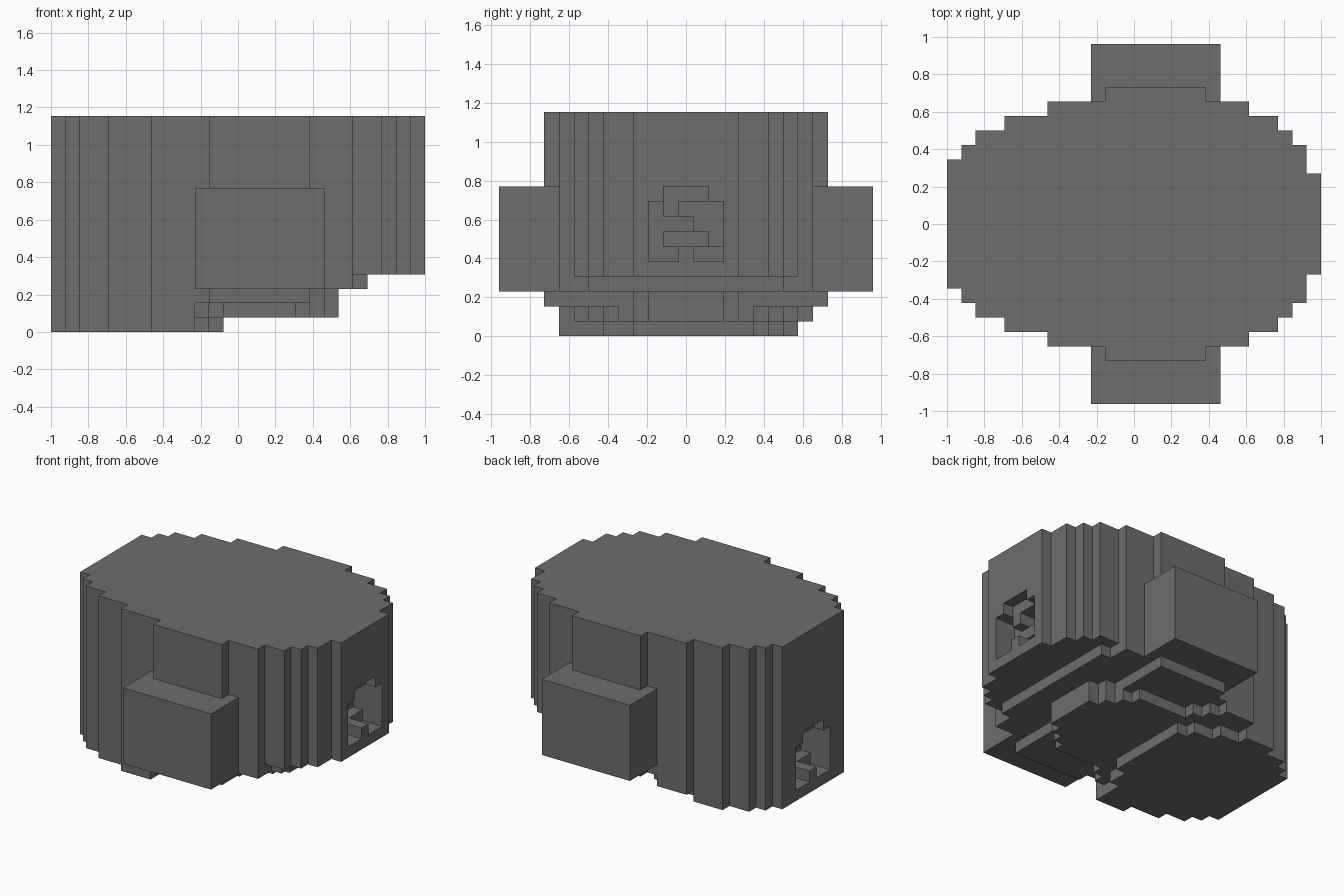
import bpy
import bmesh
from mathutils import Vector

old = bpy.data.objects.get("Cube")
if old:
    bpy.data.objects.remove(old, do_unlink=True)

U = 1 / 13                       # size of one block
ORIGIN = Vector((-13, -12.5, 0))
ROWS, HEIGHT = 25, 15

grey = bpy.data.materials.new("dark_grey")
grey.use_nodes = True
colour = (0.155, 0.155, 0.147, 1)
grey.diffuse_color = colour
grey.node_tree.nodes["Principled BSDF"].inputs["Base Color"].default_value = colour

# Plan of the body: distance of a row from the edge -> x start and end
PLAN = {3: (11, 18), 4: (7, 21), 5: (4, 23), 6: (2, 24), 7: (1, 25), 8: (0, 25)}
FULL = (0, 26)


def layer_limit(k, j, d):
    """Right-hand end of a row in the stepped underside."""
    if k == 0:
        if j < 4 or j > 19:
            return 0
        return 10 if j < 7 else 11 if j < 9 else {17: 11, 18: 9, 19: 7}.get(j, 12)
    if k == 1:
        return {3: 0, 4: 10, 5: 11, 6: 12, 7: 17, 8: 18, 9: 19}.get(d, 20)
    if k == 2:
        return min(max(d + 10, 18), 20)
    if k == 3:
        return 22 if d > 5 else 21
    return 26


def stepped_body():
    cells = set()
    for k in range(HEIGHT):
        for j in range(3, ROWS - 3):
            d = min(j, ROWS - 1 - j)
            start, end = PLAN.get(d, FULL)
            for i in range(start, min(end, layer_limit(k, j, d))):
                cells.add((i, j, k))
    return cells


def carve_recess(cells, base, right_side):
    """Cut the stepped recess; each digit is a depth in blocks."""
    pattern = ("01110", "21333", "22233", "24443", "22022")
    for row, depths in enumerate(pattern):
        for col, depth in enumerate(depths):
            j = 10 + col if right_side else 14 - col
            for n in range(int(depth)):
                cells.discard((25 - n if right_side else n, j, base + 4 - row))


def skin(name, cells):
    """Build the outer faces of a set of blocks and merge flat areas."""
    bm = bmesh.new()
    verts = {}

    def vert(p):
        p = tuple(p)
        if p not in verts:
            verts[p] = bm.verts.new((Vector(p) + ORIGIN) * U)
        return verts[p]

    for cell in cells:
        for axis in range(3):
            for side in (0, 1):
                near = list(cell)
                near[axis] += 2 * side - 1
                if tuple(near) in cells:
                    continue
                ring = []
                for a, b in ((0, 0), (1, 0), (1, 1), (0, 1)):
                    p = list(cell)
                    p[axis] += side
                    p[(axis + 1) % 3] += a
                    p[(axis + 2) % 3] += b
                    ring.append(vert(p))
                bm.faces.new(ring if side else ring[::-1])
    bmesh.ops.dissolve_limit(bm, angle_limit=0.01, verts=bm.verts[:], edges=bm.edges[:])
    mesh = bpy.data.meshes.new(name)
    bm.to_mesh(mesh)
    bm.free()
    mesh.materials.append(grey)
    obj = bpy.data.objects.new(name, mesh)
    bpy.context.collection.objects.link(obj)
    return obj


def block(x, y, z):
    return {(i, j, k) for i in range(*x) for j in range(*y) for k in range(*z)}


# Main body with a recess on each end
body = stepped_body()
carve_recess(body, 5, True)
carve_recess(body, 1, False)
skin("body", body)

# Side boxes, without the blocks the body already fills
for name, span in (("front_box", (0, 4)), ("back_box", (21, 25))):
    skin(name, block((10, 19), span, (3, 10)) - body)
